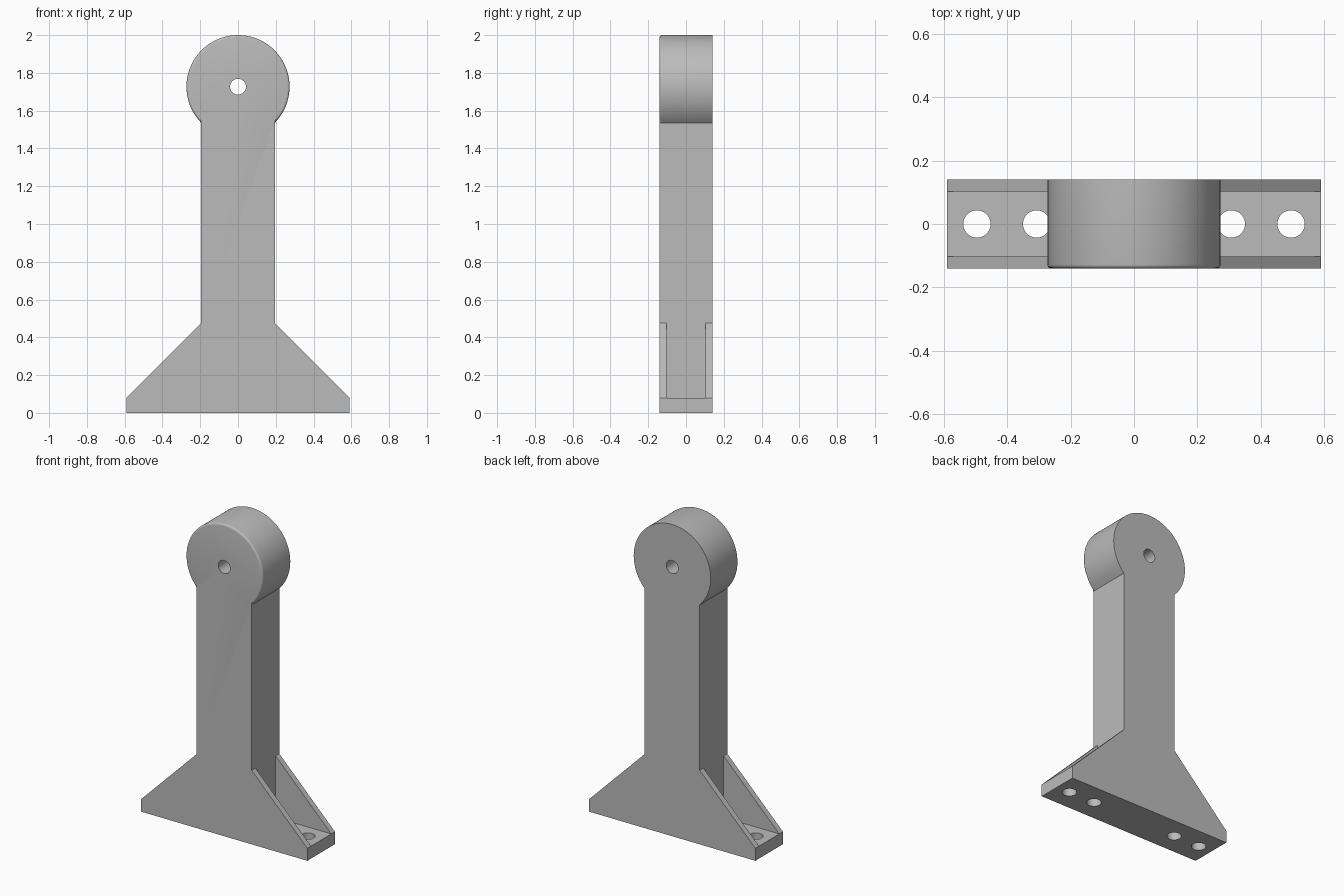
import bpy, bmesh, math

if "Cube" in bpy.data.objects:
    bpy.data.objects.remove(bpy.data.objects["Cube"], do_unlink=True)

DEPTH = 0.14      # half thickness of the whole stand
FOOT = 0.59       # half width of the foot
STEM = 0.195      # half width of the column
PLATE = 0.08      # height of the foot plate
HEAD_R, HEAD_Z = 0.273, 1.727

grey = bpy.data.materials.new("plain grey")
grey.use_nodes = True
colour = (0.5, 0.5, 0.5, 1)
grey.diffuse_color = colour
grey.node_tree.nodes["Principled BSDF"].inputs["Base Color"].default_value = colour


def add_cutter(target, name):
    """Subtract the active object from the target and remove it."""
    cutter = bpy.context.object
    cutter.name = name
    cutter.hide_render = True
    mod = target.modifiers.new(name, "BOOLEAN")
    mod.operation = "DIFFERENCE"
    mod.solver = "EXACT"
    mod.object = cutter
    bpy.context.view_layer.objects.active = target
    bpy.ops.object.modifier_apply(modifier=name)
    bpy.data.objects.remove(cutter, do_unlink=True)


# Silhouette: flared foot, column and round head
start = -math.asin(STEM / HEAD_R)
sweep = 2 * math.pi + 2 * start
steps = 72
outline = [(-FOOT, 0), (FOOT, 0), (FOOT, PLATE), (STEM, 0.475)]
for i in range(steps + 1):
    a = -math.pi / 2 - start + sweep * i / steps
    outline.append((HEAD_R * math.cos(a), HEAD_Z + HEAD_R * math.sin(a)))
outline += [(-STEM, 0.475), (-FOOT, PLATE)]

bm = bmesh.new()
front = bm.faces.new([bm.verts.new((x, -DEPTH, z)) for x, z in outline])
extruded = bmesh.ops.extrude_face_region(bm, geom=[front], use_keep_orig=True)
back = [v for v in extruded["geom"] if isinstance(v, bmesh.types.BMVert)]
bmesh.ops.translate(bm, verts=back, vec=(0, 2 * DEPTH, 0))
bmesh.ops.recalc_face_normals(bm, faces=bm.faces)

# Rounded front rim of the head
rim = [e for e in bm.edges
       if all(v.co.y < 0 and v.co.z > 1.5 for v in e.verts)]
bmesh.ops.bevel(bm, geom=rim, offset=0.012, offset_type="OFFSET",
                segments=4, profile=0.5, affect="EDGES", clamp_overlap=True)
bmesh.ops.recalc_face_normals(bm, faces=bm.faces)
mesh = bpy.data.meshes.new("bracket_stand")
bm.to_mesh(mesh)
bm.free()
stand = bpy.data.objects.new("bracket_stand", mesh)
bpy.context.collection.objects.link(stand)
mesh.materials.append(grey)

# Pockets between the side webs, and bolt holes through the foot
for side in (-1, 1):
    bpy.ops.mesh.primitive_cube_add(size=1, location=(side * (STEM + 0.3), 0, PLATE + 0.3))
    bpy.context.object.scale = (0.6, 0.205, 0.6)
    bpy.context.view_layer.update()
    add_cutter(stand, "pocket")
    for x in (0.307, 0.495):
        bpy.ops.mesh.primitive_cylinder_add(vertices=48, radius=0.043, depth=0.4,
                                            location=(side * x, 0, 0))
        add_cutter(stand, "bolt_hole")

# Axle hole through the head
bpy.ops.mesh.primitive_cylinder_add(vertices=48, radius=0.042, depth=1,
                                    location=(0, 0, HEAD_Z),
                                    rotation=(math.pi / 2, 0, 0))
add_cutter(stand, "axle_hole")

bpy.ops.object.select_all(action="DESELECT")
stand.select_set(True)
bpy.context.view_layer.objects.active = stand
bpy.ops.object.shade_smooth_by_angle(angle=math.radians(30))
